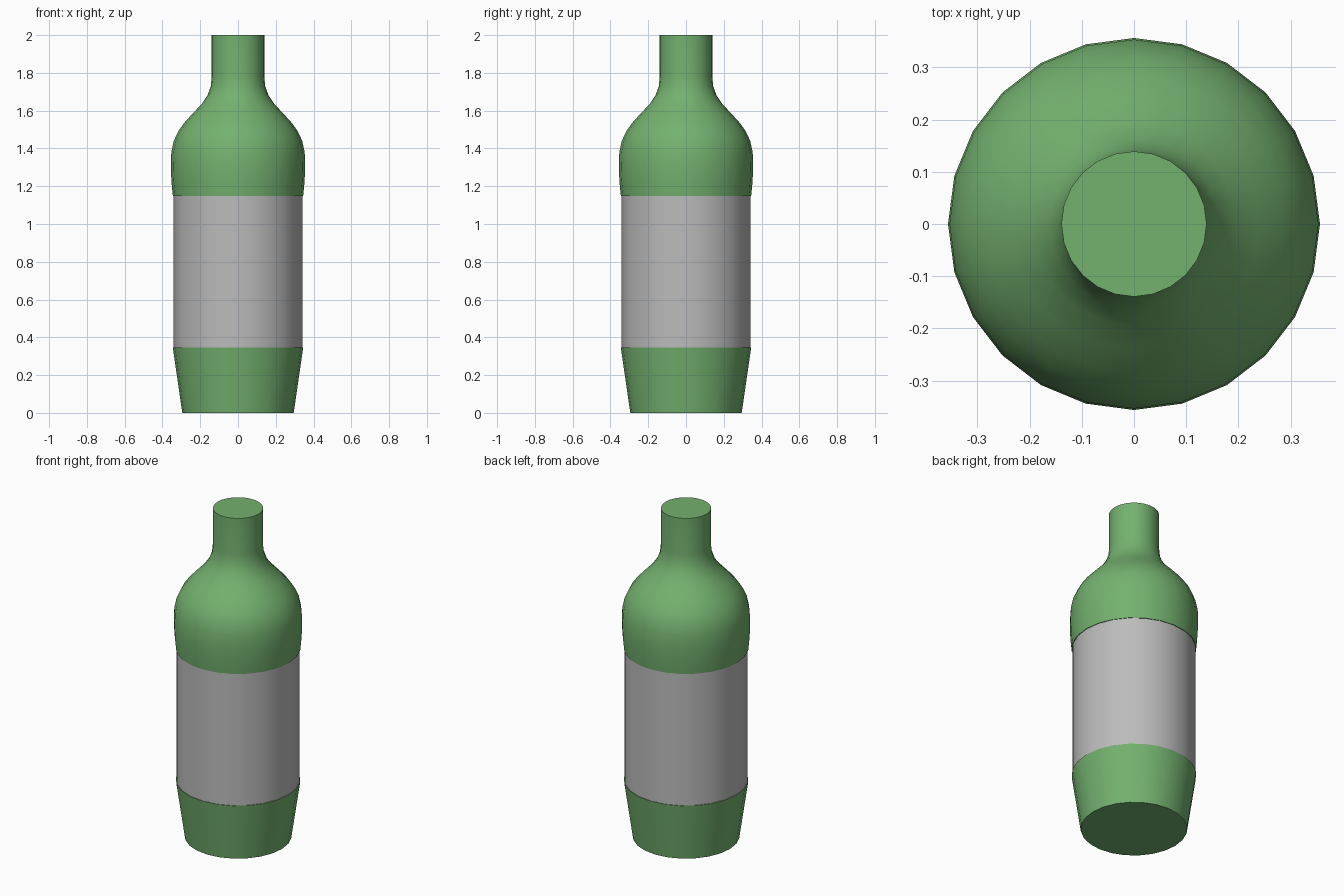
import bpy
import bmesh
from math import radians
from mathutils import Matrix, Vector

SIDES = 24

cube = bpy.data.objects.get("Cube")
if cube:
    bpy.data.objects.remove(cube, do_unlink=True)


def make_material(name, colour):
    mat = bpy.data.materials.new(name)
    mat.use_nodes = True
    mat.diffuse_color = (*colour, 1)
    mat.node_tree.nodes["Principled BSDF"].inputs["Base Color"].default_value = (*colour, 1)
    return mat


def lathe(name, profile, mat):
    """Spin a (radius, height) profile around z and close both ends."""
    bm = bmesh.new()
    rings = []
    for radius, z in profile:
        ring = [bm.verts.new(Matrix.Rotation(radians(360 * i / SIDES), 3, "Z") @ Vector((radius, 0, z)))
                for i in range(SIDES)]
        rings.append(ring)
    for low, high in zip(rings, rings[1:]):
        for i in range(SIDES):
            j = (i + 1) % SIDES
            bm.faces.new((low[i], low[j], high[j], high[i]))
    bm.faces.new(rings[0][::-1])
    bm.faces.new(rings[-1])
    mesh = bpy.data.meshes.new(name)
    bm.to_mesh(mesh)
    bm.free()
    mesh.materials.append(mat)
    obj = bpy.data.objects.new(name, mesh)
    bpy.context.collection.objects.link(obj)
    bpy.ops.object.select_all(action="DESELECT")
    obj.select_set(True)
    bpy.context.view_layer.objects.active = obj
    bpy.ops.object.shade_smooth_by_angle(angle=radians(35))
    return obj


green = make_material("green glass", (0.174, 0.44, 0.159))
grey = make_material("grey label", (0.5, 0.5, 0.5))

# Tapered foot of the bottle
lathe("bottle_base", [(0.295, 0), (0.345, 0.345)], green)

# Paper band, set in slightly from the glass
lathe("label_band", [(0.341, 0.345), (0.341, 1.148)], grey)

# Rounded shoulder flowing into the straight neck
lathe("shoulder_and_neck", [
    (0.345, 1.148), (0.352, 1.22), (0.356, 1.3), (0.353, 1.38), (0.34, 1.44),
    (0.317, 1.49), (0.285, 1.535), (0.24, 1.585), (0.195, 1.632),
    (0.162, 1.68), (0.144, 1.73), (0.139, 1.78), (0.139, 2),
], green)
